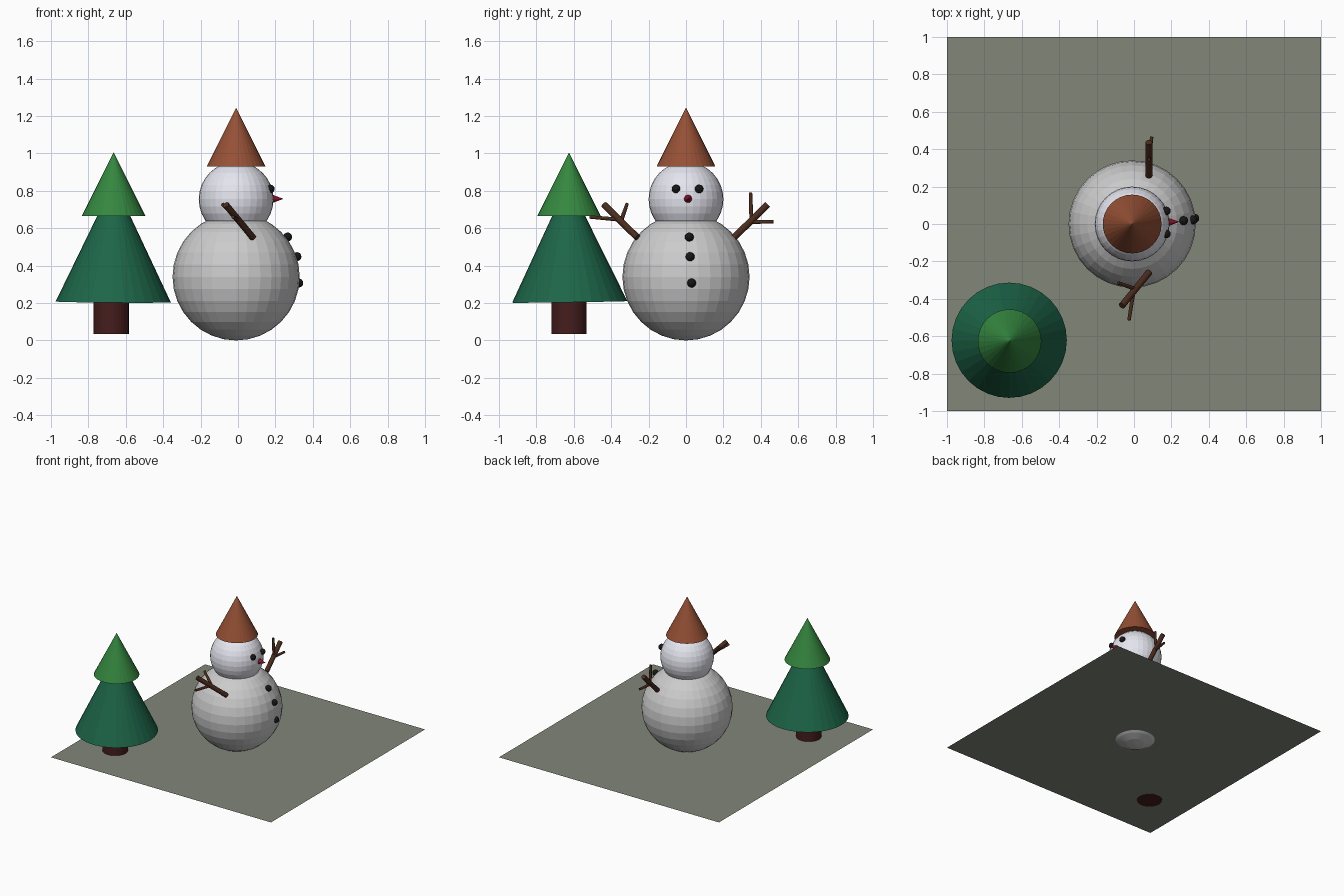
import bpy
from math import radians
from mathutils import Vector

if "Cube" in bpy.data.objects:
    bpy.data.objects.remove(bpy.data.objects["Cube"])


def material(name, r, g, b):
    m = bpy.data.materials.new(name)
    m.diffuse_color = (r, g, b, 1)
    m.use_nodes = True
    m.node_tree.nodes["Principled BSDF"].inputs["Base Color"].default_value = m.diffuse_color
    return m


GROUND = material("ground", 0.22, 0.24, 0.19)
SNOW = material("snow", 0.78, 0.78, 0.86)
HAT = material("hat", 0.30, 0.08, 0.035)
LEAF_DARK = material("dark_leaf", 0.012, 0.13, 0.065)
LEAF_LIGHT = material("light_leaf", 0.035, 0.24, 0.05)
BARK = material("bark", 0.06, 0.012, 0.012)
TWIG = material("twig", 0.07, 0.025, 0.013)
COAL = material("coal", 0.008, 0.008, 0.008)
RED = material("nose", 0.25, 0.006, 0.025)


def finish(name, mat=None):
    ob = bpy.context.object
    ob.name = name
    if mat:
        ob.data.materials.append(mat)
    return ob


def ball(name, loc, r, mat=None, seg=32, rings=16):
    bpy.ops.mesh.primitive_uv_sphere_add(segments=seg, ring_count=rings, radius=r, location=loc)
    return finish(name, mat)


def rod(name, a, b, r1, r2, mat, sides=32):
    """Cone or cylinder running from point a to point b."""
    a, b = Vector(a), Vector(b)
    d = b - a
    bpy.ops.mesh.primitive_cone_add(vertices=sides, radius1=r1, radius2=r2, depth=d.length,
                                    location=(a + b) / 2,
                                    rotation=d.to_track_quat('Z', 'Y').to_euler())
    return finish(name, mat)


# Ground sheet, slightly above the lowest point of the body
bpy.ops.mesh.primitive_plane_add(size=2, location=(0, 0, 0.036))
finish("ground_sheet", GROUND)

# Snow figure: body, head, hat
ball("body", (-0.01, 0, 0.34), 0.34)
ball("head", (-0.01, 0, 0.755), 0.2, SNOW)
rod("hat", (-0.01, 0, 0.93), (-0.01, 0, 1.245), 0.157, 0, HAT)

# Face and buttons, looking towards +x
for i, y in enumerate((-0.053, 0.07)):
    ball(f"eye_{i + 1}", (0.173, y, 0.81), 0.023, COAL, 16, 8)
rod("nose", (0.165, 0.01, 0.757), (0.243, 0.012, 0.757), 0.029, 0, RED)
for i, loc in enumerate(((0.265, 0.018, 0.553), (0.315, 0.022, 0.448), (0.325, 0.03, 0.307))):
    ball(f"button_{i + 1}", loc, 0.024, COAL, 16, 8)

# Stick arms: main branch start, end, fork point and two twig tips
arms = {
    "left_arm": ((0.08, 0.257, 0.55), (0.08, 0.437, 0.728), (0.08, 0.35, 0.634),
                 (0.08, 0.345, 0.79), (0.095, 0.467, 0.634)),
    "right_arm": ((0.08, -0.26, 0.55), (-0.065, -0.437, 0.725), (0.0, -0.345, 0.645),
                  (-0.085, -0.315, 0.73), (-0.027, -0.515, 0.66)),
}
for name, (start, end, fork, tip1, tip2) in arms.items():
    rod(name, start, end, 0.018, 0.018, TWIG, 16)
    rod(name + "_twig_1", fork, tip1, 0.011, 0.009, TWIG, 12)
    rod(name + "_twig_2", fork, tip2, 0.011, 0.009, TWIG, 12)

# Tree: trunk and two tiers, the lower one leaning a touch
X, Y = -0.665, -0.626
rod("trunk", (X - 0.013, Y, 0.034), (X - 0.013, Y, 0.3), 0.094, 0.094, BARK)
lower = rod("lower_tier", (X, Y, 0.206), (X, Y, 0.85), 0.308, 0, LEAF_DARK)
lower.rotation_euler = (radians(0.8), radians(0.4), 0)
rod("upper_tier", (X, Y, 0.665), (X, Y, 1.005), 0.17, 0, LEAF_LIGHT)
